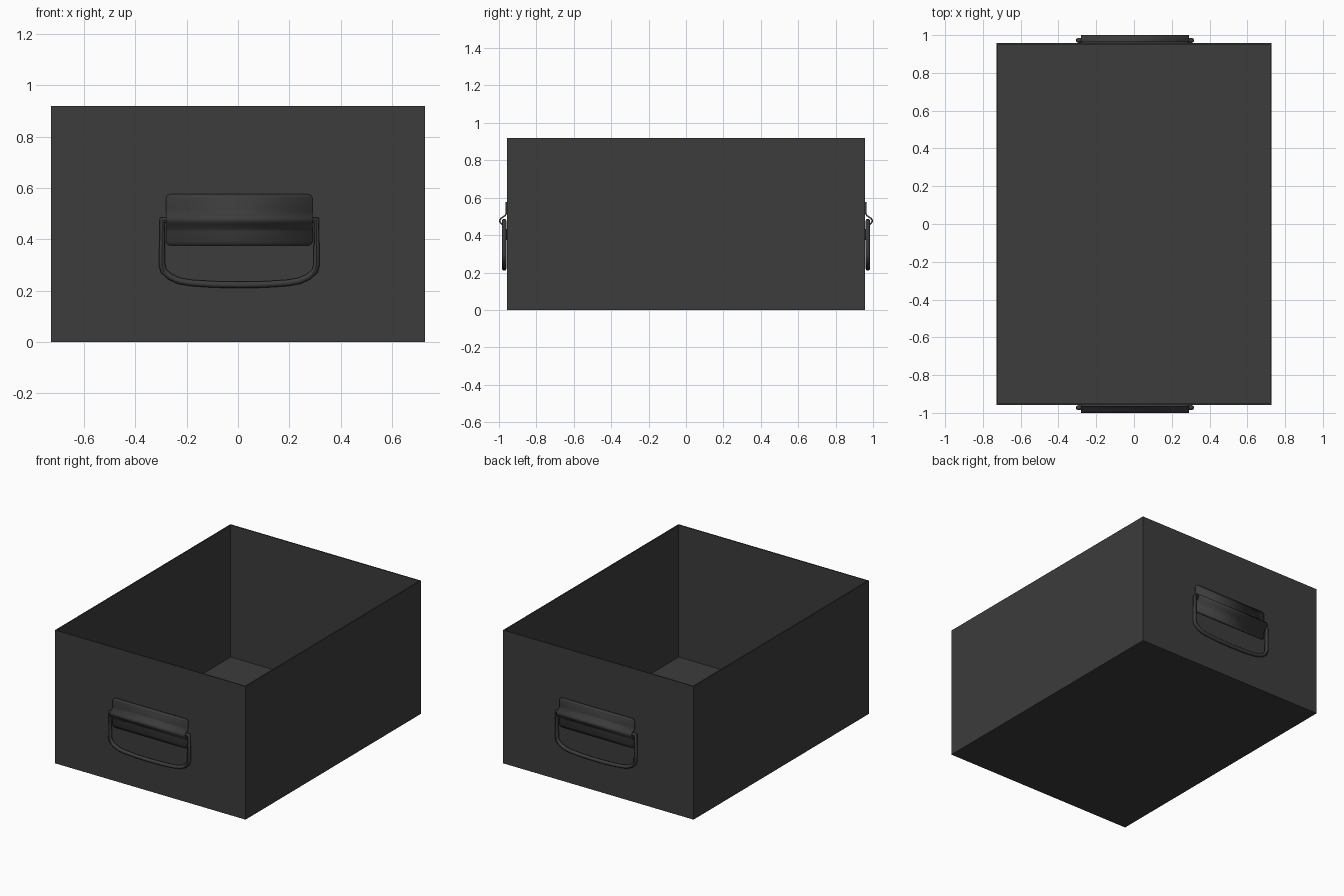
import bpy, bmesh

if "Cube" in bpy.data.objects:
    bpy.data.objects.remove(bpy.data.objects["Cube"])

mat = bpy.data.materials.new("dark_metal")
mat.diffuse_color = (0.045, 0.045, 0.045, 1)
mat.use_nodes = True
mat.node_tree.nodes["Principled BSDF"].inputs["Base Color"].default_value = mat.diffuse_color
HX = 0.005  # handle centre in x


def finish(bm, name):
    me = bpy.data.meshes.new(name)
    bm.to_mesh(me)
    bm.free()
    ob = bpy.data.objects.new(name, me)
    bpy.context.collection.objects.link(ob)
    me.materials.append(mat)
    return ob


def smooth(ob, angle):
    bpy.ops.object.select_all(action='DESELECT')
    ob.select_set(True)
    bpy.context.view_layer.objects.active = ob
    bpy.ops.object.shade_smooth_by_angle(angle=angle)


# open-topped sheet box
bm = bmesh.new()
bmesh.ops.create_cube(bm, size=1)
for v in bm.verts:
    v.co = (v.co.x * 1.456, v.co.y * 1.914, (v.co.z + 0.5) * 0.92)
bm.normal_update()
bmesh.ops.delete(bm, geom=[f for f in bm.faces if f.normal.z > 0.5], context='FACES')
box = finish(bm, "box_body")
sol = box.modifiers.new("walls", 'SOLIDIFY')
sol.thickness, sol.offset, sol.use_even_offset = 0.008, -1, True

# bent sheet bracket: (outward distance, z, half width), narrower rows round the corners
ROWS = [(.966, .576, .268), (.966, .572, .279), (.966, .561, .286), (.966, .515, .286),
        (.969, .508, .286), (.990, .494, .286), (.998, .485, .286), (1.0, .476, .286),
        (.997, .467, .286), (.990, .459, .286), (.970, .440, .286), (.966, .430, .286),
        (.966, .390, .286), (.966, .379, .279), (.966, .375, .268)]
# half of the hanging bail, from the pivot to the bottom centre: (x, z)
HALF = [(.26, .475), (.301, .475), (.301, .30), (.295, .277), (.270, .254),
        (.235, .238), (.19, .230), (.10, .224)]
PATH = HALF + [(0, .222)] + [(-x, z) for x, z in reversed(HALF)]

for s, side in ((-1, "front"), (1, "back")):
    bm = bmesh.new()
    rows = [[bm.verts.new((HX + k * w, s * y, z)) for k in (-1, 1)] for y, z, w in ROWS]
    for a, b in zip(rows, rows[1:]):
        f = [a[0], b[0], b[1], a[1]]
        bm.faces.new(f if s < 0 else f[::-1])
    plate = finish(bm, side + "_handle_bracket")
    sol = plate.modifiers.new("sheet", 'SOLIDIFY')
    sol.thickness, sol.offset = 0.008, -1
    smooth(plate, 0.8)

    # round wire bail
    cu = bpy.data.curves.new(side + "_handle_bail", 'CURVE')
    cu.dimensions = '3D'
    cu.bevel_depth, cu.bevel_resolution, cu.use_fill_caps = 0.0125, 2, True
    sp = cu.splines.new('POLY')
    sp.points.add(len(PATH) - 1)
    for p, (x, z) in zip(sp.points, PATH):
        p.co = (HX + x, s * 0.972, z, 1)
    cu.materials.append(mat)
    bail = bpy.data.objects.new(side + "_handle_bail", cu)
    bpy.context.collection.objects.link(bail)
    bpy.ops.object.select_all(action='DESELECT')
    bail.select_set(True)
    bpy.context.view_layer.objects.active = bail
    bpy.ops.object.convert(target='MESH')
    smooth(bpy.context.object, 0.8)
